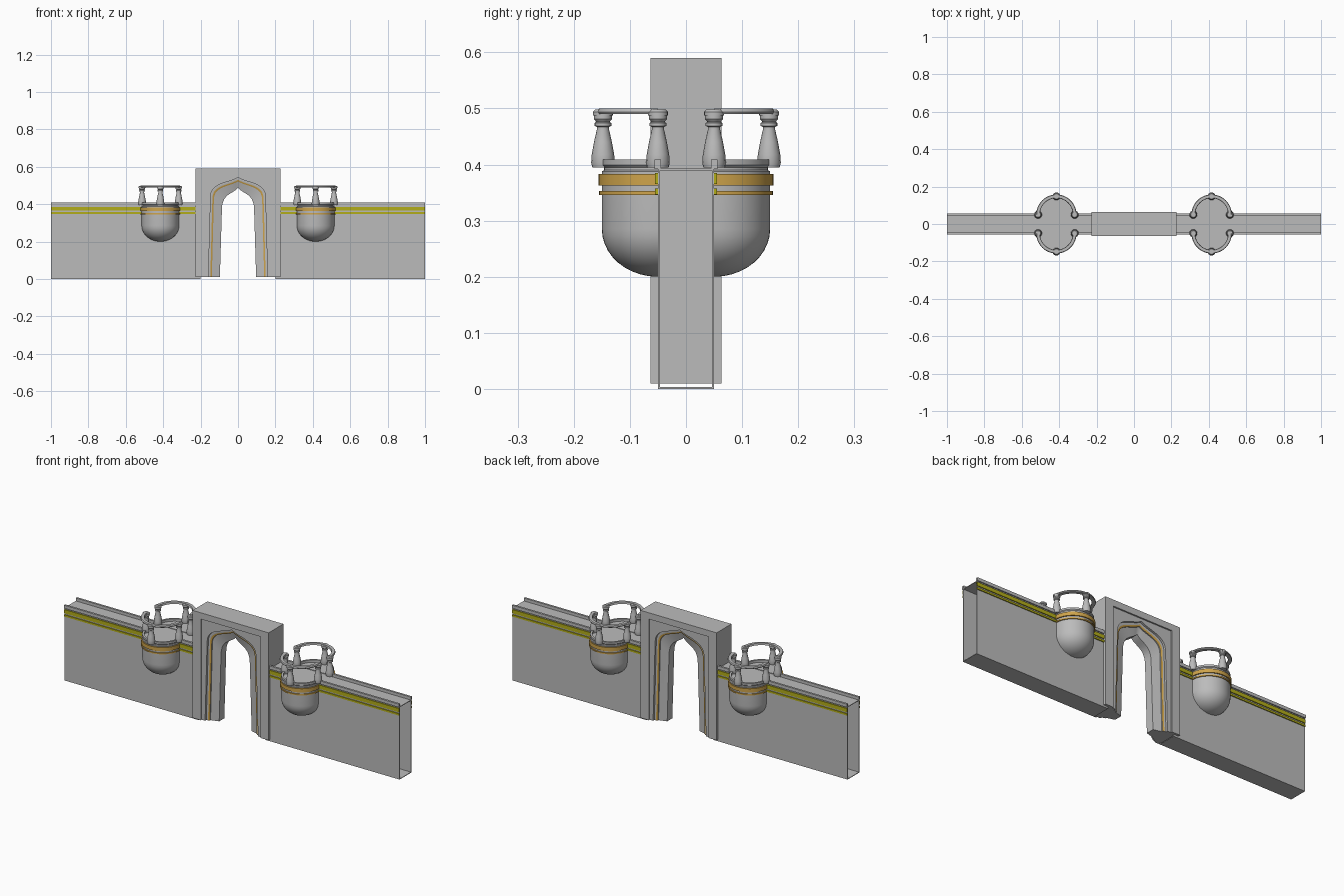
import bpy, bmesh
from math import pi, sin, cos, radians
from mathutils import Vector

if "Cube" in bpy.data.objects:
    bpy.data.objects.remove(bpy.data.objects["Cube"], do_unlink=True)


def material(name, rgb):
    m = bpy.data.materials.new(name)
    m.use_nodes = True
    m.diffuse_color = (*rgb, 1)
    m.node_tree.nodes["Principled BSDF"].inputs["Base Color"].default_value = (*rgb, 1)
    return m


STONE = material("grey stone", (0.5, 0.5, 0.5))
GOLD = material("warm gold", (0.62, 0.37, 0.07))
OLIVE = material("olive yellow", (0.45, 0.42, 0.01))


def finish(name, bm, *mats, smooth=True):
    bmesh.ops.recalc_face_normals(bm, faces=bm.faces)
    me = bpy.data.meshes.new(name)
    bm.to_mesh(me)
    bm.free()
    for m in mats:
        me.materials.append(m)
    ob = bpy.data.objects.new(name, me)
    bpy.context.collection.objects.link(ob)
    if smooth:
        bpy.ops.object.select_all(action='DESELECT')
        ob.select_set(True)
        bpy.context.view_layer.objects.active = ob
        bpy.ops.object.shade_smooth_by_angle(angle=radians(35))
    return ob


def box(name, lo, hi, mat, tube=False):
    bm = bmesh.new()
    bmesh.ops.create_cube(bm, size=1)
    for v in bm.verts:
        v.co = [a + (b - a) * (c + 0.5) for a, b, c in zip(lo, hi, v.co)]
    if tube:
        bm.normal_update()
        ends = [f for f in bm.faces if abs(f.normal.x) > 0.9]
        bmesh.ops.delete(bm, geom=ends, context='FACES_ONLY')
    ob = finish(name, bm, mat, smooth=False)
    if tube:
        mod = ob.modifiers.new("shell", 'SOLIDIFY')
        mod.thickness = 0.005
        mod.offset = -1
    return ob


def lathe(name, profile, centre, mat, start=0.0, sweep=2 * pi, steps=20, closed=False):
    """Spin a (radius, z) profile about a vertical axis at centre (x, y)."""
    bm = bmesh.new()
    vs = [bm.verts.new((centre[0] + r * cos(start), centre[1] + r * sin(start), z))
          for r, z in profile]
    es = [bm.edges.new(p) for p in zip(vs, vs[1:])]
    if closed:
        es.append(bm.edges.new((vs[-1], vs[0])))
    bmesh.ops.spin(bm, geom=vs + es, cent=(*centre, 0), axis=(0, 0, 1),
                   angle=sweep, steps=steps)
    bmesh.ops.remove_doubles(bm, verts=bm.verts, dist=1e-5)
    bmesh.ops.holes_fill(bm, edges=[e for e in bm.edges if e.is_boundary], sides=0)
    return finish(name, bm, mat)


# Gate: one stepped loop of matching outlines, from outer frame to opening
BASE, SEG = 0.01, 10


def mirrored(half):
    return half + [(-x, z) for x, z in reversed(half[:-1])]


def rect(w, top):
    return mirrored([(w, BASE)] + [(w * (1 - i / SEG), top) for i in range(SEG + 1)])


def arch(foot, w, spring, top):
    rise = top - spring
    p = [Vector(q) for q in ((w, spring), (w, spring + 0.75 * rise),
                             (0.35 * w, top - 0.3 * rise), (0, top))]
    half = [(foot, BASE)]
    for i in range(SEG + 1):
        t = i / SEG
        u = 1 - t
        half.append(tuple(u**3 * p[0] + 3 * u * u * t * p[1] + 3 * u * t * t * p[2] + t**3 * p[3]))
    return mirrored(half)


outer, frame = rect(0.227, 0.59), rect(0.178, 0.556)
arch_a = arch(0.158, 0.146, 0.44, 0.542)
arch_b = arch(0.148, 0.137, 0.43, 0.53)
arch_c = arch(0.14, 0.129, 0.425, 0.522)
opening = arch(0.097, 0.086, 0.37, 0.487)
front = [(outer, 0.063), (frame, 0.063), (frame, 0.055), (arch_a, 0.055), (arch_a, 0.044),
         (arch_b, 0.044), (arch_c, 0.04), (arch_c, 0.034), (opening, 0.022)]
GOLD_STEP = 5
sections = [(p, -y) for p, y in front] + [(p, y) for p, y in reversed(front)]
bm = bmesh.new()
rows = [[bm.verts.new((x, y, z)) for x, z in p] for p, y in sections]
n = len(rows)
for k in range(n):
    a, b = rows[k], rows[(k + 1) % n]
    for i in range(len(a) - 1):
        f = bm.faces.new((a[i], a[i + 1], b[i + 1], b[i]))
        f.material_index = int(k in (GOLD_STEP, n - 2 - GOLD_STEP))
for end in (0, -1):
    bm.faces.new([r[end] for r in rows])
finish("gate_arch", bm, STONE, GOLD)

# Profiles shared by the balconies
CX, CY, R = 0.415, 0.05, 0.1
bowl = [(R * sin(a), 0.285 - 0.085 * cos(a)) for a in (i * pi / 20 for i in range(11))]
bowl += [(R, 0.388), (0.096, 0.39), (0.096, 0.395), (R, 0.399), (R, 0.409),
         (0.09, 0.409), (0.09, 0.396), (0, 0.396)]
baluster = [(0, 0.395), (0.019, 0.395), (0.021, 0.403), (0.02, 0.418), (0.016, 0.44),
            (0.011, 0.462), (0.011, 0.467), (0.015, 0.469), (0.015, 0.474), (0.012, 0.476),
            (0.016, 0.481), (0.016, 0.492), (0, 0.492)]
plate = [(0, 0.487), (0.018, 0.487), (0.018, 0.494), (0.014, 0.498), (0, 0.498)]
rail = [(0.088, 0.49), (0.106, 0.49), (0.108, 0.494), (0.105, 0.5), (0.09, 0.5)]


def band(lo, hi, r):
    return [(0.097, lo), (r, lo), (r, hi), (0.097, hi)]


for side, sx in (("left", 1), ("right", -1)):
    # Hollow wall open at the far end
    xs = sorted((sx * 0.2, sx))
    box(side + "_wall", (xs[0], -0.05, 0), (xs[1], 0.05, 0.393), STONE, tube=True)

    for face, sy in (("front", -1), ("back", 1)):
        tag = f"{side}_{face}_"
        # Coloured courses and the raised edge of the wall
        for part, z0, z1 in (("upper_course", 0.365, 0.385), ("lower_course", 0.347, 0.357)):
            ys = sorted((sy * 0.049, sy * 0.055))
            box(tag + part, (xs[0], ys[0], z0), (xs[1], ys[1], z1), OLIVE)
        ys = sorted((sy * 0.045, sy * 0.056))
        for part, x0, x1 in (("inner_lip", 0.2, CX - R), ("outer_lip", CX + R, 1)):
            ends = sorted((sx * x0, sx * x1))
            box(tag + part, (ends[0], ys[0], 0.392), (ends[1], ys[1], 0.409), STONE)

        # Half-round balcony with gold bands and a railing
        c = (sx * CX, sy * CY)
        half = dict(start=0 if sy > 0 else pi, sweep=pi, steps=24)
        lathe(tag + "balcony", bowl, c, STONE, **half)
        lathe(tag + "wide_band", band(0.363, 0.383, 0.106), c, GOLD, closed=True, **half)
        lathe(tag + "thin_band", band(0.346, 0.353, 0.105), c, GOLD, closed=True, **half)
        lathe(tag + "rail", rail, c, STONE, closed=True, **half)
        for i in range(3):
            a = i * pi / 2
            spot = (c[0] + 0.098 * cos(a), c[1] + sy * 0.098 * sin(a))
            lathe(f"{tag}baluster_{i}", baluster, spot, STONE, steps=16)
            lathe(f"{tag}rail_plate_{i}", plate, spot, STONE, steps=16)
